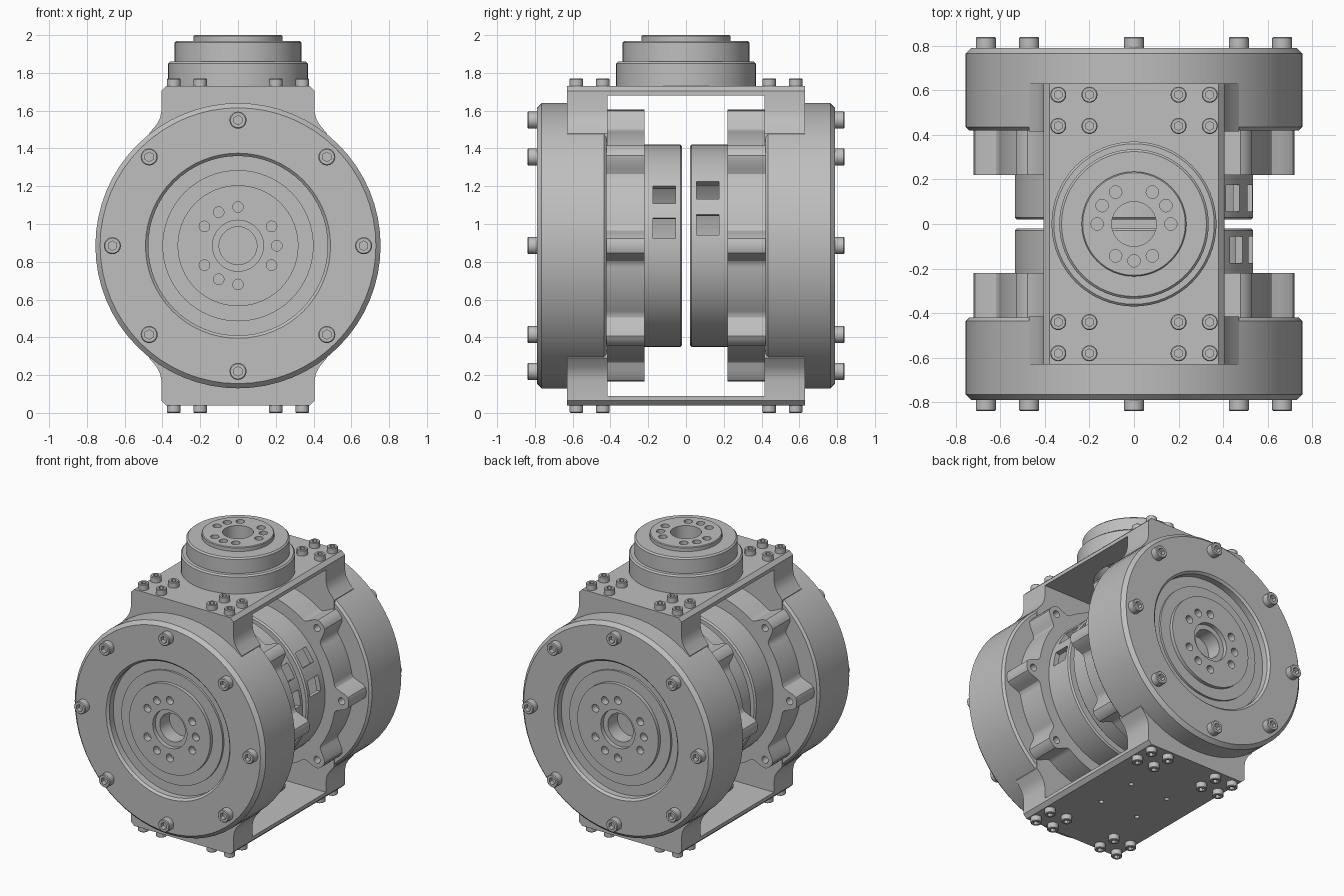
import bpy, bmesh
from math import sin, cos, pi, radians, exp
from mathutils import Matrix, Vector

if "Cube" in bpy.data.objects:
    bpy.data.objects.remove(bpy.data.objects["Cube"])

metal = bpy.data.materials.new("grey_metal")
metal.use_nodes = True
metal.diffuse_color = (0.52, 0.52, 0.52, 1)
metal.node_tree.nodes["Principled BSDF"].inputs["Base Color"].default_value = metal.diffuse_color

AXIS = 0.885      # height of the horizontal actuator axis
T, R = Matrix.Translation, Matrix.Rotation


def finish(name, bm, matrix=Matrix()):
    bmesh.ops.remove_doubles(bm, verts=bm.verts, dist=1e-5)
    bmesh.ops.recalc_face_normals(bm, faces=bm.faces)
    bm.transform(matrix)
    mesh = bpy.data.meshes.new(name)
    bm.to_mesh(mesh)
    bm.free()
    mesh.materials.append(metal)
    obj = bpy.data.objects.new(name, mesh)
    bpy.context.collection.objects.link(obj)
    smooth(obj)
    return obj


def smooth(obj):
    obj.data.shade_smooth()
    obj.data.set_sharp_from_angle(angle=radians(28))


def revolve(name, profile, matrix=Matrix(), segs=64, closed=False):
    """Turn (radius, height) points around local z."""
    bm = bmesh.new()
    rings = [[bm.verts.new((r * cos(2 * pi * i / segs), r * sin(2 * pi * i / segs), z))
              for i in range(segs)] for r, z in profile]
    pairs = list(zip(rings, rings[1:]))
    if closed:
        pairs.append((rings[-1], rings[0]))
    for a, b in pairs:
        for i in range(segs):
            j = (i + 1) % segs
            bm.faces.new((a[i], a[j], b[j], b[i]))
    return finish(name, bm, matrix)


def prism(name, outline, z0, z1, matrix=Matrix()):
    bm = bmesh.new()
    face = bm.faces.new([bm.verts.new((x, y, z0)) for x, y in outline])
    new = bmesh.ops.extrude_face_region(bm, geom=[face])["geom"]
    bmesh.ops.translate(bm, vec=(0, 0, z1 - z0),
                        verts=[g for g in new if isinstance(g, bmesh.types.BMVert)])
    return finish(name, bm, matrix)


def round_cutter(centres, radius, z0, z1, matrix=Matrix(), segs=20):
    bm = bmesh.new()
    for x, y in centres:
        bmesh.ops.create_cone(bm, cap_ends=True, segments=segs, radius1=radius, radius2=radius,
                              depth=z1 - z0, matrix=T((x, y, (z0 + z1) / 2)))
    return finish("cutter", bm, matrix)


def cut(obj, cutter):
    mod = obj.modifiers.new("cut", "BOOLEAN")
    mod.operation, mod.solver, mod.object = "DIFFERENCE", "EXACT", cutter
    cutter.hide_render = True
    bpy.context.view_layer.update()
    graph = bpy.context.evaluated_depsgraph_get()
    mesh = bpy.data.meshes.new_from_object(obj.evaluated_get(graph))
    obj.modifiers.clear()
    obj.data = mesh
    bpy.data.objects.remove(cutter)
    smooth(obj)


def polar(radius, degrees):
    return [(radius * cos(radians(d)), radius * sin(radians(d))) for d in degrees]


EIGHT = range(0, 360, 45)

# Socket head screw, reused for every bolt
screw = revolve("screw", [(0, -.01), (.045, -.01), (.045, .045), (.04, .05), (0, .05)], segs=24)
cut(screw, round_cutter([(0, 0)], .025, .02, .1, segs=6))
screw_mesh = screw.data
bpy.data.objects.remove(screw)


def bolt(name, matrix):
    obj = bpy.data.objects.new(name, screw_mesh)
    bpy.context.collection.objects.link(obj)
    obj.matrix_world = matrix


# Scalloped outline of the motor flange: a lobe around each bolt
def flange_outline(steps=240):
    points = []
    for i in range(steps):
        a = 2 * pi * i / steps
        off = (a + pi / 8) % (pi / 4) - pi / 8
        r = .615 + .105 * exp(-(off / .105) ** 4)
        points.append((r * cos(a), r * sin(a)))
    return points


# Necks that flare into the round housing, mirrored in both directions
quarter = [(.38, .845), (.405, .82), (.405, .715), (.413, .675), (.432, .64), (.47, .595)]
right_side = quarter + [(x, -y) for x, y in reversed(quarter)]
neck_outline = right_side + [(-x, -y) for x, y in right_side]

# Two opposed actuators: local z points outward from the centre
for side, turn, tilts in (("front", 0, (10, 30.5)), ("back", pi, (168, 146.5))):
    frame = T((0, 0, AXIS)) @ R(turn, 4, "Z") @ R(pi / 2, 4, "X")

    housing = revolve(side + "_housing", [
        (0, .42), (.74, .42), (.755, .435), (.755, .765), (.73, .79), (.49, .79),
        (.475, .775), (.475, .73), (.40, .73), (.40, .745), (.32, .745), (.32, .77),
        (.135, .77), (.135, .74), (.10, .74), (.10, .55), (0, .55)], frame)
    cut(housing, round_cutter(polar(.205, (0, 30, 90, 120, 150, 210, 240, 270, 330)),
                              .028, .72, .82, frame))

    prism(side + "_neck", neck_outline, .415, .63, frame)

    flange = prism(side + "_motor_flange", flange_outline(), .22, .425, frame)
    cut(flange, round_cutter(polar(.665, EIGHT), .025, .2, .28, frame))

    # Hollow motor cap with two connector windows on one side
    cap = revolve(side + "_motor_cap", [
        (0, .02), (.525, .02), (.535, .03), (.535, .225), (.50, .225), (.50, .05), (0, .05)], frame)
    bm = bmesh.new()
    for tilt in tilts:
        bmesh.ops.create_cube(bm, size=1, matrix=R(radians(tilt), 4, "Z")
                              @ T((.52, 0, .115)) @ Matrix.Diagonal((.16, .11, .12, 1)))
    cut(cap, finish("cutter", bm, frame))

    for n, (x, y) in enumerate(polar(.665, EIGHT)):
        bolt(f"{side}_ring_bolt_{n}", frame @ T((x, y, .79)))

# Top and bottom plates joining the necks, bevelled along their long edges
lying = T((0, 0, AXIS)) @ R(pi / 2, 4, "X")
for name, s in (("top_plate", 1), ("bottom_plate", -1)):
    outline = [(-.405, .795 * s), (.405, .795 * s), (.405, .82 * s),
               (.38, .845 * s), (-.38, .845 * s), (-.405, .82 * s)]
    plate = prism(name, outline, -.42, .42, lying)
    if s > 0:
        cut(plate, round_cutter([(0, 0)], .26, 1.6, 1.8, segs=64))
    else:
        cut(plate, round_cutter([(x, y) for x in (-.15, .15) for y in (-.15, .15)], .016, 0, .2))
    flip = R(0 if s > 0 else pi, 4, "X")
    n = 0
    for x in (-.34, -.2, .2, .34):
        for y in (-.58, -.44, .44, .58):
            bolt(f"{name}_bolt_{n}", T((x, y, AXIS + .845 * s)) @ flip @ Matrix.Scale(.8, 4))
            n += 1

# Output actuator on the top plate
output = revolve("output_hub", [
    (.26, 1.725), (.37, 1.725), (.37, 1.85), (.36, 1.86), (.335, 1.86), (.335, 1.96),
    (.325, 1.97), (.235, 1.97), (.235, 1.995), (.23, 2.0), (.10, 2.0), (.10, 1.90), (.26, 1.90)],
    closed=True)
cut(output, round_cutter(polar(.165, (0, 30, 60, 120, 150, 180, 240, 270, 300)), .028, 1.95, 2.05))
